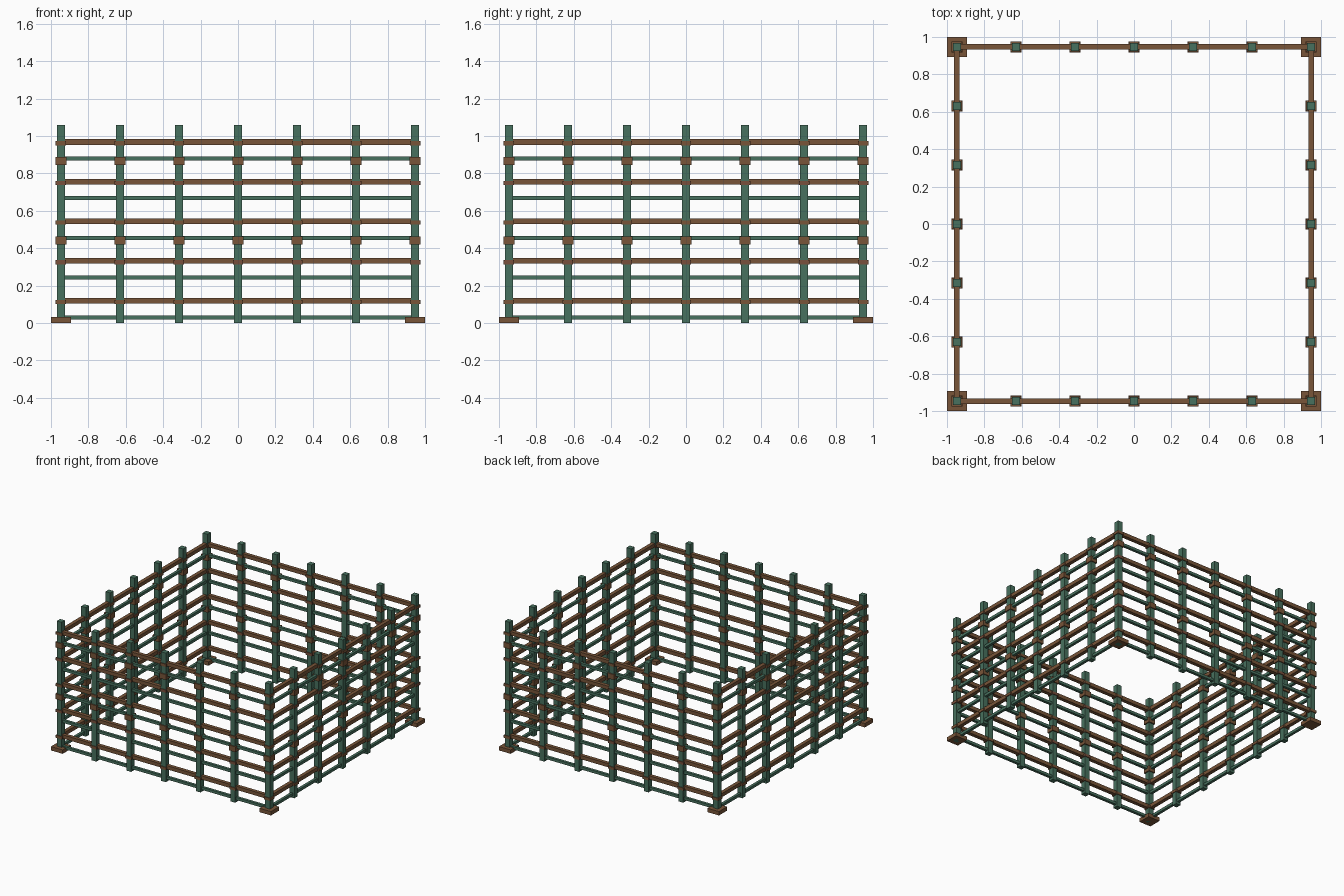
import bpy, bmesh
from mathutils import Matrix, Vector

if "Cube" in bpy.data.objects:
    bpy.data.objects.remove(bpy.data.objects["Cube"])


def material(name, colour):
    m = bpy.data.materials.new(name)
    m.diffuse_color = (*colour, 1)
    m.use_nodes = True
    m.node_tree.nodes["Principled BSDF"].inputs["Base Color"].default_value = m.diffuse_color
    return m


GREEN = material("weathered_green", (0.064, 0.165, 0.113))
BROWN = material("timber_brown", (0.188, 0.090, 0.040))
RUST = material("rusty_brown", (0.188, 0.080, 0.045))


def boxes(name, mat, items):
    """One object made of boxes, each given as (centre, size)."""
    bm = bmesh.new()
    for centre, size in items:
        bmesh.ops.create_cube(bm, size=1, matrix=Matrix.Translation(centre)
                              @ Matrix.Diagonal(Vector((*size, 1))))
    mesh = bpy.data.meshes.new(name)
    bm.to_mesh(mesh)
    bm.free()
    mesh.materials.append(mat)
    obj = bpy.data.objects.new(name, mesh)
    bpy.context.collection.objects.link(obj)


R = 0.947                     # half width between post centres
HEIGHT = 1.06
STEP = R / 3
spots = [(i * STEP, j * STEP) for i in range(-3, 4) for j in range(-3, 4)
         if max(abs(i), abs(j)) == 3]


def on_posts(levels, width, height):
    return [((x, y, z), (width, width, height)) for x, y in spots for z in levels]


def rails(levels, depth, height):
    out = []
    for z in levels:
        for s in (-R, R):
            out.append(((0, s, z), (2 * R, depth, height)))
            out.append(((s, 0, z), (depth, 2 * R, height)))
    return out


# upright posts
boxes("posts", GREEN, on_posts([HEIGHT / 2], 0.043, HEIGHT))

# alternating horizontal rails
boxes("green_rails", GREEN, rails([0.03 + 0.2125 * i for i in range(5)], 0.022, 0.022))
brown_levels = [0.12 + 0.212 * i for i in range(5)]
boxes("brown_rails", BROWN, rails(brown_levels, 0.03, 0.03))

# thin collars just below the brown rails, tall clamps at two levels
collars = [z - 0.007 for z in brown_levels]
boxes("thin_collars", BROWN, on_posts(collars[::2], 0.056, 0.022))
boxes("rusty_collars", RUST, on_posts(collars[1::2], 0.056, 0.022))
boxes("tall_clamps", BROWN, on_posts([0.442, 0.866], 0.06, 0.044))

# foot plates under the corner posts
boxes("foot_plates", BROWN, [((x, y, 0.016), (0.106, 0.106, 0.032))
                             for x in (-R, R) for y in (-R, R)])
